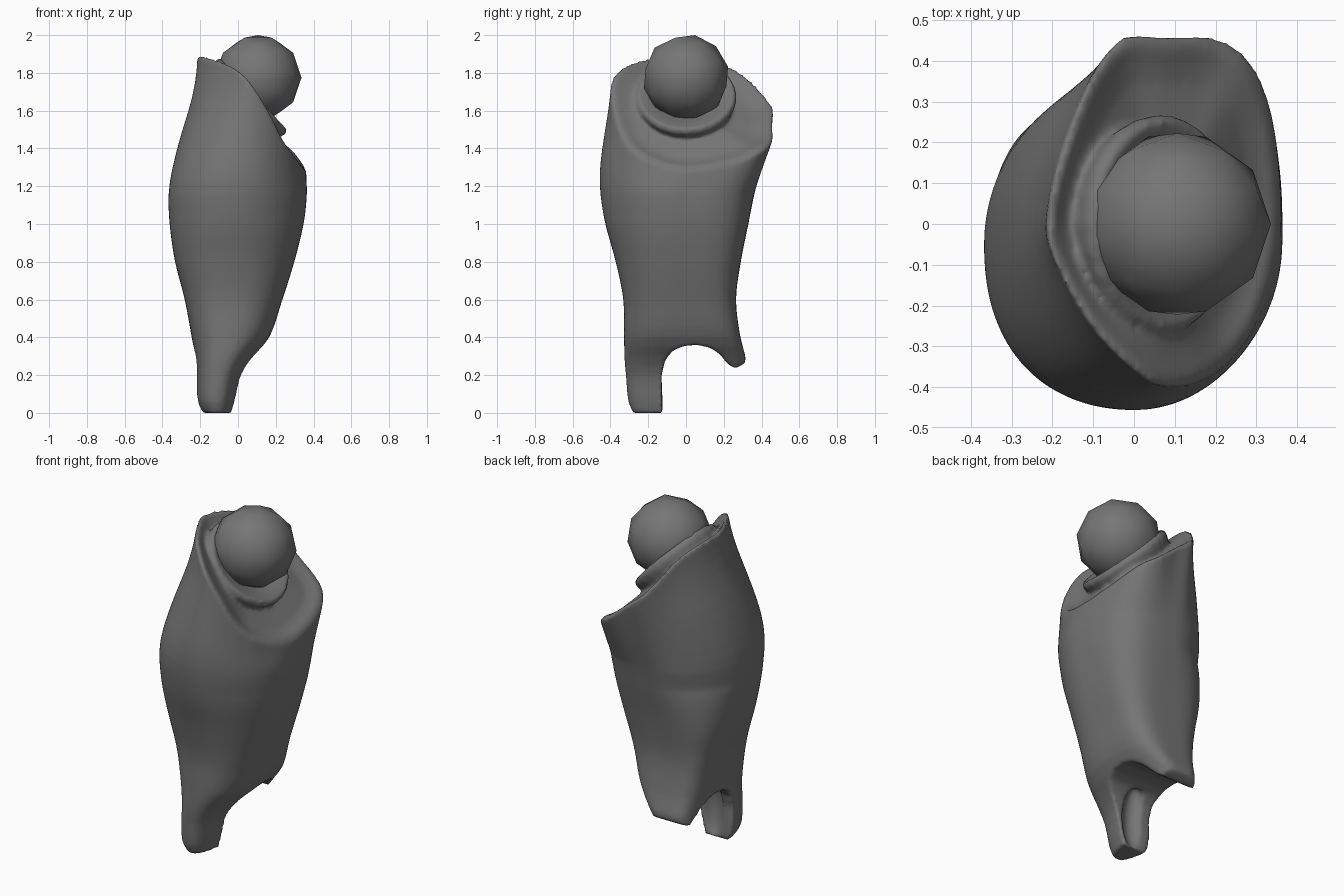
import bpy, bmesh, math
from mathutils import Vector, Matrix

if "Cube" in bpy.data.objects:
    bpy.data.objects.remove(bpy.data.objects["Cube"])

grey = bpy.data.materials.new("dark grey")
grey.diffuse_color = (0.18, 0.18, 0.18, 1)
grey.use_nodes = True
grey.node_tree.nodes["Principled BSDF"].inputs["Base Color"].default_value = grey.diffuse_color


def finish(bm, name, angle=50):
    bmesh.ops.recalc_face_normals(bm, faces=bm.faces)
    me = bpy.data.meshes.new(name)
    bm.to_mesh(me)
    bm.free()
    ob = bpy.data.objects.new(name, me)
    bpy.context.collection.objects.link(ob)
    me.materials.append(grey)
    bpy.ops.object.select_all(action='DESELECT')
    ob.select_set(True)
    bpy.context.view_layer.objects.active = ob
    bpy.ops.object.shade_smooth_by_angle(angle=math.radians(angle))
    return ob


def loft(bm, rings):
    """Skin closed rings of points and cap both ends."""
    loops = [[bm.verts.new(p) for p in r] for r in rings]
    n = len(loops[0])
    for a, b in zip(loops, loops[1:]):
        for i in range(n):
            bm.faces.new((a[i], a[(i + 1) % n], b[(i + 1) % n], b[i]))
    bm.faces.new(loops[0])
    bm.faces.new(loops[-1])


def hermite(keys, i, t):
    """Smooth value between keys i and i+1 of a list of (position, vector)."""
    def slope(k):
        a, b = keys[max(k - 1, 0)], keys[min(k + 1, len(keys) - 1)]
        return (b[1] - a[1]) / (b[0] - a[0])
    (u, p), (v, q) = keys[i], keys[i + 1]
    h = v - u
    return (p * (2 * t ** 3 - 3 * t * t + 1) + slope(i) * h * (t ** 3 - 2 * t * t + t)
            + q * (3 * t * t - 2 * t ** 3) + slope(i + 1) * h * (t ** 3 - t * t))


def sample(keys, x):
    i = max([k for k in range(len(keys) - 1) if keys[k][0] <= x + 1e-6])
    return hermite(keys, i, (x - keys[i][0]) / (keys[i + 1][0] - keys[i][0]))


# shell cross-sections: z, x min, x max, y min, y max
SECT = [(0.0, -.19, -.03, -.28, .27), (0.06, -.218, -.012, -.305, .29),
        (0.2, -.222, .022, -.318, .305), (0.28, -.225, .07, -.325, .317),
        (0.4, -.245, .165, -.328, .288), (0.6, -.282, .235, -.332, .265),
        (0.8, -.333, .298, -.372, .29), (1.0, -.362, .347, -.427, .33),
        (1.15, -.368, .364, -.452, .36), (1.3, -.357, .364, -.462, .40),
        (1.5, -.327, .36, -.452, .45), (1.7, -.272, .36, -.43, .46),
        (1.9, -.215, .36, -.40, .46)]
SECT = [(s[0], Vector(s[1:])) for s in SECT]
# slanted rim: angle, point
RIM = [(0, .36, 0, 1.28), (25, .34, .26, 1.32), (45, .285, .40, 1.385),
       (62, .20, .458, 1.44), (80, .08, .46, 1.54), (97, -.035, .455, 1.635),
       (130, -.145, .27, 1.815), (180, -.215, 0, 1.89), (215, -.17, -.14, 1.885),
       (235, -.10, -.255, 1.865), (255, -.01, -.35, 1.82), (270, .06, -.395, 1.755),
       (290, .16, -.385, 1.60), (305, .24, -.33, 1.44), (325, .31, -.22, 1.34)]
RIM = [(r[0] + o, Vector(r[1:])) for o in (-360, 0, 360) for r in RIM]
# squareness of each quadrant, low and high on the shell
SQUARE = [(4, 3.4), (4, 1.95), (2.6, 2.3), (2.4, 1.95)]


def section(z, deg):
    x0, x1, y0, y1 = sample(SECT, z)
    c, s = math.cos(math.radians(deg)), math.sin(math.radians(deg))
    lo, hi = SQUARE[int(deg // 90) % 4]
    k = min(max((z - 0.6) / 0.45, 0), 1)
    n = lo + (hi - lo) * k
    r = (abs(c) ** n + abs(s) ** n) ** (-1 / n)
    return Vector(((x0 + x1) / 2 + (x1 - x0) / 2 * c * r,
                   (y0 + y1) / 2 + (y1 - y0) / 2 * s * r, z))


def rim(deg):
    return sample(RIM, deg)


# arm shell: horizontal rings, then rings easing into the slanted rim
angles = [i * 5 for i in range(72)]
levels = [0, .03, .06] + [.1 + .05 * i for i in range(22)]
rings = [[section(z, d) for d in angles] for z in levels]
for s in (0.1, 0.2, 0.3, 0.4, 0.5, 0.6, 0.7, 0.8, 0.9, 1):
    ring = []
    for d in angles:
        r = rim(d)
        p = section(1.15 + (r.z - 1.15) * s, d)
        straight = section(1.15, d).xy.lerp(r.xy, s)
        back = max(0, math.cos(math.radians(d - 80)))
        p.xy = p.xy.lerp(r.xy, s ** 1.6).lerp(straight, 0.9 * back)
        ring.append(p)
    rings.append(ring)
# rounded lip and dished floor inside the rim
core = Vector((.06, 0, 1.63))
for f, dz in ((.07, .005), (.14, -.01), (.25, -.025), (.5, -.02), (.85, -.02)):
    rings.append([rim(d).lerp(core, f) + Vector((0, 0, dz)) for d in angles])
bm = bmesh.new()
loft(bm, rings)
shell = finish(bm, "arm_shell")

# elbow arch cutter, leaving a long front tab and a short back tab
arch = [(-.12, -.1), (-.125, .08), (-.13, .2), (-.11, .28), (-.07, .33), (-.01, .355),
        (.06, .36), (.13, .345), (.18, .31), (.22, .26), (.26, .235), (.29, .25),
        (.32, .27), (.5, .29), (.5, -.1)]
bm = bmesh.new()
loft(bm, [[(x, y, z) for y, z in arch] for x in (-.6, .6)])
cutter = finish(bm, "arch_cutter")

# shallow hollow on the inner face of the front tab
bm = bmesh.new()
bmesh.ops.create_uvsphere(bm, u_segments=24, v_segments=16, radius=1,
                          matrix=Matrix.Translation((-.09, -.1, .17))
                          @ Matrix.Diagonal((.07, .07, .19, 1)))
hollow = finish(bm, "tab_hollow")

# shoulder collar: lathed cup tilted outward, fused with the shell
axis = Vector((.73, 0, .68)).normalized()
place = Matrix.Translation((.075, 0, 1.68)) @ axis.to_track_quat('Z', 'Y').to_matrix().to_4x4()
prof = [(.17, -.19), (.225, -.11), (.262, -.04), (.27, -.01), (.255, .015), (.2, 0), (.1, -.04)]
bm = bmesh.new()
loft(bm, [[place @ Vector((r * math.cos(math.radians(d)), r * math.sin(math.radians(d)), h))
           for d in range(0, 360, 15)] for r, h in prof])
collar = finish(bm, "shoulder_collar")

for helper, op in ((cutter, 'DIFFERENCE'), (hollow, 'DIFFERENCE'), (collar, 'UNION')):
    helper.hide_render = True
    helper.hide_viewport = True
    mod = shell.modifiers.new(helper.name, 'BOOLEAN')
    mod.operation = op
    mod.solver = 'EXACT'
    mod.object = helper

# soften every cut edge and seam
soft = shell.modifiers.new("soften", 'REMESH')
soft.mode = 'VOXEL'
soft.voxel_size = 0.012
soft.use_smooth_shade = True
smooth = shell.modifiers.new("relax", 'SMOOTH')
smooth.factor = 0.5
smooth.iterations = 5

# shoulder ball
bm = bmesh.new()
bmesh.ops.create_icosphere(bm, subdivisions=2, radius=.23,
                           matrix=Matrix.Translation((.106, 0, 1.775))
                           @ Matrix.Rotation(math.radians(-12), 4, 'X')
                           @ Matrix.Rotation(math.radians(18), 4, 'Z'))
finish(bm, "shoulder_ball")
